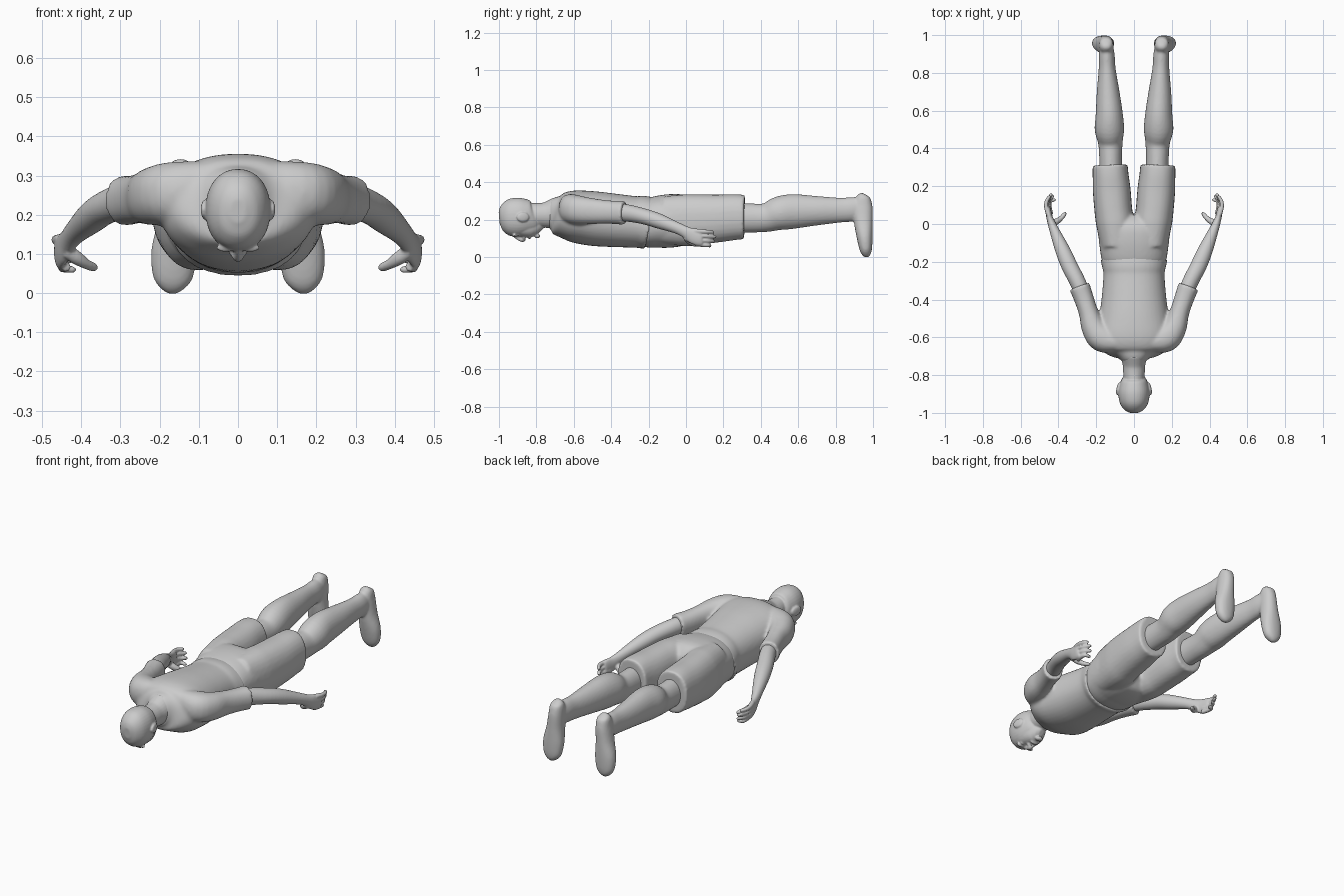
import bpy, bmesh, math
from mathutils import Vector, Matrix


def catmull(a, b, c, d, t):
    return [0.5 * (2*q + (r-p)*t + (2*p-5*q+4*r-s)*t*t + (3*q-p-3*r+s)*t**3)
            for p, q, r, s in zip(a, b, c, d)]


def loft(bm, secs, side=1, ref=(0, 0, 1), power=2.0, steps=4, n=28):
    """Closed tube through sections (x, y, z, half width, half height)."""
    secs = [(s[0]*side, *s[1:]) for s in secs]
    rows = []
    for i in range(len(secs) - 1):
        p = [secs[max(0, min(len(secs)-1, i+k))] for k in (-1, 0, 1, 2)]
        rows += [catmull(*p, j/steps) for j in range(steps)]
    rows.append(secs[-1])
    pts = [Vector(r[:3]) for r in rows]
    rings = []
    for i, r in enumerate(rows):
        t = (pts[min(i+1, len(pts)-1)] - pts[max(i-1, 0)]).normalized()
        u = t.cross(Vector(ref)).normalized()
        v = u.cross(t)
        ring = []
        for k in range(n):
            a = 2*math.pi*k/n
            c, s = math.cos(a), math.sin(a)
            e = 2/power
            ring.append(bm.verts.new(
                pts[i] + u*max(r[3], .002)*math.copysign(abs(c)**e, c)
                + v*max(r[4], .002)*math.copysign(abs(s)**e, s)))
        rings.append(ring)
    for a, b in zip(rings, rings[1:]):
        for k in range(n):
            bm.faces.new((a[k], a[(k+1) % n], b[(k+1) % n], b[k]))
    bm.faces.new(rings[0][::-1])
    bm.faces.new(rings[-1])


def body(bm, secs, **kw):
    """Loft along y from (y, x, bottom z, top z, half width)."""
    loft(bm, [(x, y, (lo+hi)/2, w, (hi-lo)/2) for y, x, lo, hi, w in secs], **kw)


def blob(bm, loc, size, rot=0):
    m = Matrix.Translation(loc) @ Matrix.Rotation(rot, 4, 'Z') @ Matrix.Diagonal((*size, 1))
    bmesh.ops.create_uvsphere(bm, u_segments=20, v_segments=12, radius=1, matrix=m)


def finish(bm, name, voxel, smooth):
    """Fuse overlapping lofts into one smooth skin."""
    bmesh.ops.recalc_face_normals(bm, faces=bm.faces)
    me = bpy.data.meshes.new(name)
    bm.to_mesh(me)
    bm.free()
    for p in me.polygons:
        p.use_smooth = True
    ob = bpy.data.objects.new(name, me)
    bpy.context.collection.objects.link(ob)
    r = ob.modifiers.new("fuse", 'REMESH')
    r.mode, r.voxel_size, r.use_smooth_shade = 'VOXEL', voxel, True
    s = ob.modifiers.new("soften", 'SMOOTH')
    s.factor, s.iterations = 0.5, smooth


# shirt: torso and sleeves
bm = bmesh.new()
body(bm, [(-.73, 0, .155, .305, .062), (-.705, 0, .135, .322, .09),
          (-.675, 0, .11, .336, .165), (-.61, 0, .082, .356, .2),
          (-.5, 0, .06, .352, .185), (-.38, 0, .053, .338, .17),
          (-.27, 0, .05, .325, .162), (-.23, 0, .046, .327, .168),
          (-.19, 0, .039, .318, .178)], power=2.2, n=40)
for s in (1, -1):
    loft(bm, [(.08, -.63, .262, .05, .075), (.165, -.605, .255, .075, .08),
              (.212, -.55, .248, .066, .075), (.24, -.47, .243, .052, .066),
              (.265, -.395, .239, .052, .062), (.289, -.33, .236, .056, .064)],
         side=s, power=2.2)
finish(bm, "shirt", .008, 8)

# shorts: hips and two trouser legs
bm = bmesh.new()
body(bm, [(-.25, 0, .065, .3, .145), (-.2, 0, .05, .308, .168),
          (-.15, 0, .048, .326, .178), (-.07, 0, .052, .337, .188),
          (.0, 0, .07, .33, .192), (.045, 0, .12, .28, .12)], power=2.3, n=40)
for s in (1, -1):
    body(bm, [(-.12, .09, .07, .325, .085), (0, .1, .058, .335, .1),
              (.08, .11, .067, .335, .1), (.18, .118, .08, .334, .1),
              (.26, .124, .091, .336, .095), (.312, .126, .095, .332, .093)],
         side=s, power=2.3)
finish(bm, "shorts", .008, 6)

# legs with feet
bm = bmesh.new()
for s in (1, -1):
    body(bm, [(.22, .122, .13, .29, .06), (.35, .124, .131, .286, .06),
              (.43, .125, .134, .288, .065), (.5, .13, .143, .324, .078),
              (.58, .131, .152, .336, .072), (.7, .137, .169, .326, .06),
              (.82, .142, .184, .317, .045), (.89, .144, .19, .32, .042),
              (.95, .146, .2, .32, .035)], side=s)
    loft(bm, [(.147, .955, .337, .012, .014), (.147, .95, .322, .033, .036),
              (.148, .945, .27, .04, .052), (.155, .948, .19, .046, .05),
              (.163, .955, .11, .058, .043), (.166, .961, .045, .052, .034),
              (.167, .965, .015, .034, .024), (.167, .967, -.001, .012, .01)],
         side=s, ref=(0, 1, 0), power=2.2)
finish(bm, "legs_and_feet", .0065, 5)

# arms with hands
bm = bmesh.new()
for s in (1, -1):
    loft(bm, [(.26, -.41, .24, .04, .046), (.292, -.32, .236, .042, .046),
              (.34, -.225, .217, .043, .042), (.375, -.145, .192, .04, .04),
              (.415, -.05, .156, .028, .031), (.435, 0, .132, .021, .032),
              (.447, .035, .114, .017, .042), (.455, .075, .104, .015, .044),
              (.457, .088, .103, .01, .036)], side=s)
    for k in range(4):
        x, z, tip = .463 - .006*k, .139 - .024*k, (.152, .162, .155, .136)[k]
        loft(bm, [(x-.008, .05, z, .011, .012), (x+.002, .09, z-.002, .0115, .0115),
                  (x, .12, z-.004, .0105, .0105),
                  (x-.014-.003*k, tip-.008, z-.007, .009, .009),
                  (x-.018-.003*k, tip, z-.007, .003, .003)], side=s, n=12)
    loft(bm, [(.436, .0, .108, .016, .018), (.412, .012, .09, .017, .018),
              (.387, .03, .074, .013, .013), (.368, .052, .066, .011, .011),
              (.361, .064, .064, .003, .003)], side=s, n=14)
finish(bm, "arms_and_hands", .0045, 3)

# head: skull, jaw, neck, face and ears
bm = bmesh.new()
body(bm, [(-.999, 0, .18, .24, .02), (-.985, 0, .145, .277, .05),
          (-.95, 0, .116, .308, .074), (-.9, 0, .108, .317, .083),
          (-.855, 0, .115, .309, .077), (-.82, 0, .13, .294, .064),
          (-.79, 0, .165, .275, .04)], power=2.15, n=36)
body(bm, [(-.92, 0, .112, .21, .062), (-.86, 0, .105, .22, .06),
          (-.815, 0, .105, .215, .05), (-.787, 0, .108, .19, .034),
          (-.776, 0, .12, .16, .015)], power=2.2)
body(bm, [(-.85, 0, .17, .29, .05), (-.79, 0, .16, .289, .057),
          (-.745, 0, .155, .295, .06), (-.69, 0, .15, .32, .075)])
loft(bm, [(0, -.92, .116, .008, .01), (0, -.895, .102, .01, .013),
          (0, -.873, .094, .015, .014), (0, -.862, .1, .012, .01)], n=16)
blob(bm, (0, -.836, .106), (.024, .009, .01))
blob(bm, (0, -.795, .112), (.022, .016, .012))
for s in (1, -1):
    blob(bm, (s*.03, -.917, .116), (.026, .009, .011))
    blob(bm, (s*.031, -.898, .12), (.013, .008, .009))
    blob(bm, (s*.014, -.866, .103), (.009, .009, .009))
    blob(bm, (s*.084, -.872, .213), (.009, .034, .026), s*.2)
finish(bm, "head_and_neck", .0045, 3)
